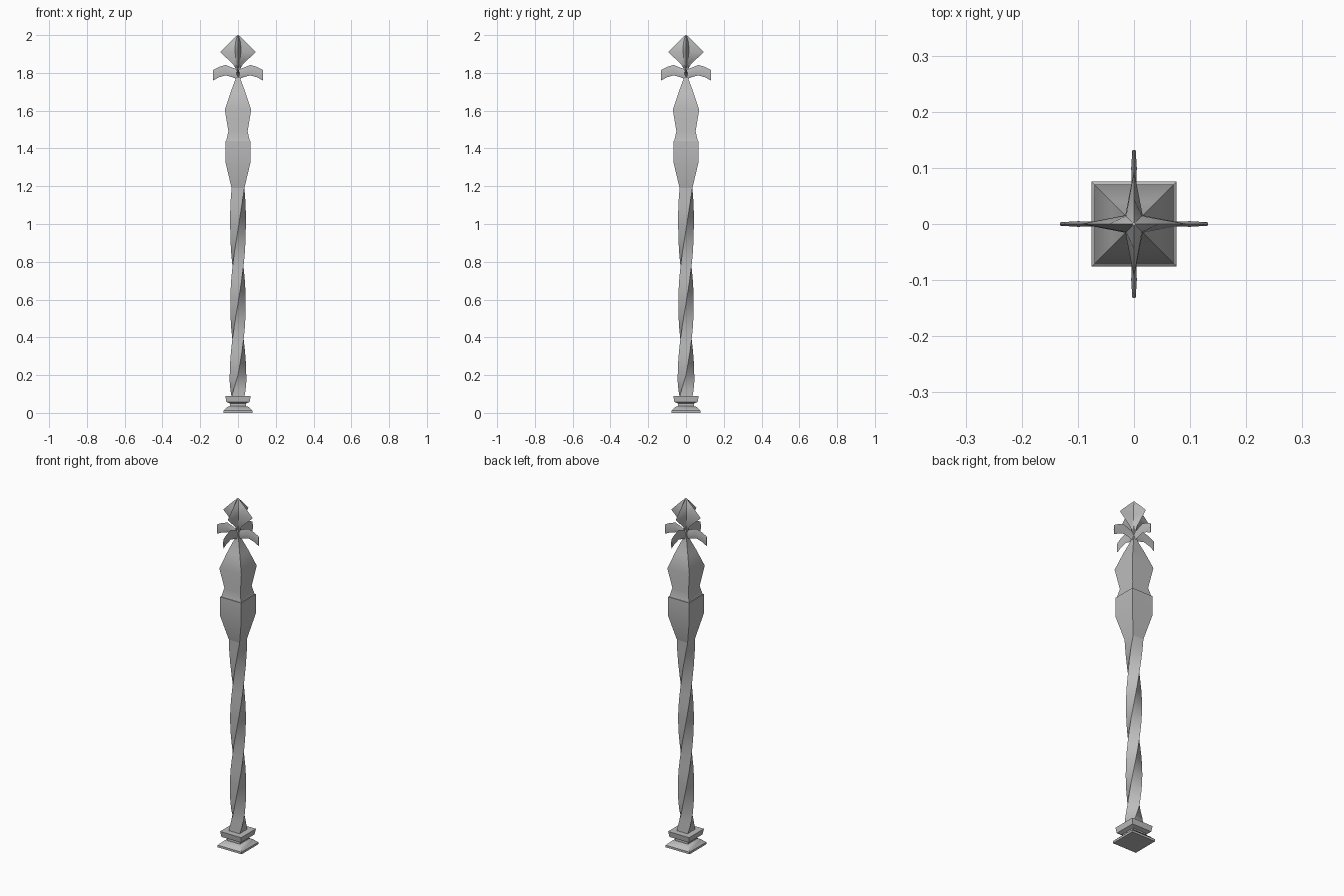
import bpy, bmesh, math
from mathutils import Vector, Matrix

cube = bpy.data.objects.get("Cube")
if cube:
    bpy.data.objects.remove(cube, do_unlink=True)

stone = bpy.data.materials.new("grey_stone")
stone.use_nodes = True
grey = (0.5, 0.5, 0.5, 1)
stone.diffuse_color = grey
stone.node_tree.nodes["Principled BSDF"].inputs["Base Color"].default_value = grey


def finish(name, bm, angle=30):
    bmesh.ops.recalc_face_normals(bm, faces=bm.faces)
    mesh = bpy.data.meshes.new(name)
    bm.to_mesh(mesh)
    bm.free()
    mesh.materials.append(stone)
    ob = bpy.data.objects.new(name, mesh)
    bpy.context.collection.objects.link(ob)
    bpy.ops.object.select_all(action='DESELECT')
    ob.select_set(True)
    bpy.context.view_layer.objects.active = ob
    bpy.ops.object.shade_smooth_by_angle(angle=math.radians(angle))
    return ob


def loft(bm, rings):
    """Bridge rings of points and cap both ends."""
    loops = [[bm.verts.new(p) for p in ring] for ring in rings]
    for a, b in zip(loops, loops[1:]):
        for i in range(len(a)):
            j = (i + 1) % len(a)
            bm.faces.new((a[i], a[j], b[j], b[i]))
    bm.faces.new(loops[0])
    bm.faces.new(loops[-1])


def square(half, z, turn=0):
    r = half * math.sqrt(2)
    return [Vector((r * math.cos(a), r * math.sin(a), z))
            for a in (math.radians(45 + 90 * i + turn) for i in range(4))]


def square_part(name, profile, angle=30):
    bm = bmesh.new()
    loft(bm, [square(*row) for row in profile])
    return finish(name, bm, angle)


# Stepped plinth
square_part("plinth", [(0.076, 0), (0.076, 0.012), (0.055, 0.032), (0.042, 0.036),
                       (0.042, 0.05), (0.062, 0.058), (0.067, 0.09)])

# Twisted square shaft: three quarter turns
keys = [(0.085, 0, 0.034), (0.2, 45, 0.031), (0.58, 135, 0.029),
        (0.97, 225, 0.029), (1.19, 270, 0.034)]
shaft = []
for (z0, t0, h0), (z1, t1, h1) in zip(keys, keys[1:]):
    steps = round((t1 - t0) / 15)
    for i in range(steps):
        f = i / steps
        shaft.append((h0 + (h1 - h0) * f, z0 + (z1 - z0) * f, t0 + (t1 - t0) * f))
shaft.append((0.034, 1.19, 270))
square_part("twisted_shaft", shaft, 40)

# Flared block and the pointed cap above it
square_part("flared_block", [(0.034, 1.19), (0.067, 1.33), (0.067, 1.44)])
square_part("pointed_cap", [(0.063, 1.438), (0.051, 1.49), (0.070, 1.605),
                            (0.040, 1.695), (0.012, 1.77), (0.009, 1.85)])

# Four curling leaves: distance out, top, bottom, half thickness
sections = [(0.0, 1.815, 1.765, 0.010), (0.03, 1.828, 1.777, 0.007),
            (0.065, 1.842, 1.787, 0.004), (0.10, 1.832, 1.777, 0.005),
            (0.132, 1.815, 1.76, 0.003)]
for i, side in enumerate(("left", "back", "right", "front")):
    bm = bmesh.new()
    loft(bm, [[Vector((x, 0, top)), Vector((x, t, (top + low) / 2)),
               Vector((x, 0, low)), Vector((x, -t, (top + low) / 2))]
              for x, top, low, t in sections])
    bm.transform(Matrix.Rotation(i * math.pi / 2, 4, 'Z'))
    finish(side + "_leaf", bm, 50)


# Star-shaped finial bud
def star(point, valley, z):
    return [Vector((r * math.cos(a), r * math.sin(a), z))
            for r, a in ((valley if i % 2 else point, i * math.pi / 4) for i in range(8))]


bm = bmesh.new()
loft(bm, [star(0.012, 0.008, 1.82), star(0.025, 0.012, 1.845),
          star(0.094, 0.022, 1.91), star(0.045, 0.020, 1.96), star(0.003, 0.003, 2.0)])
finish("finial_bud", bm, 30)
